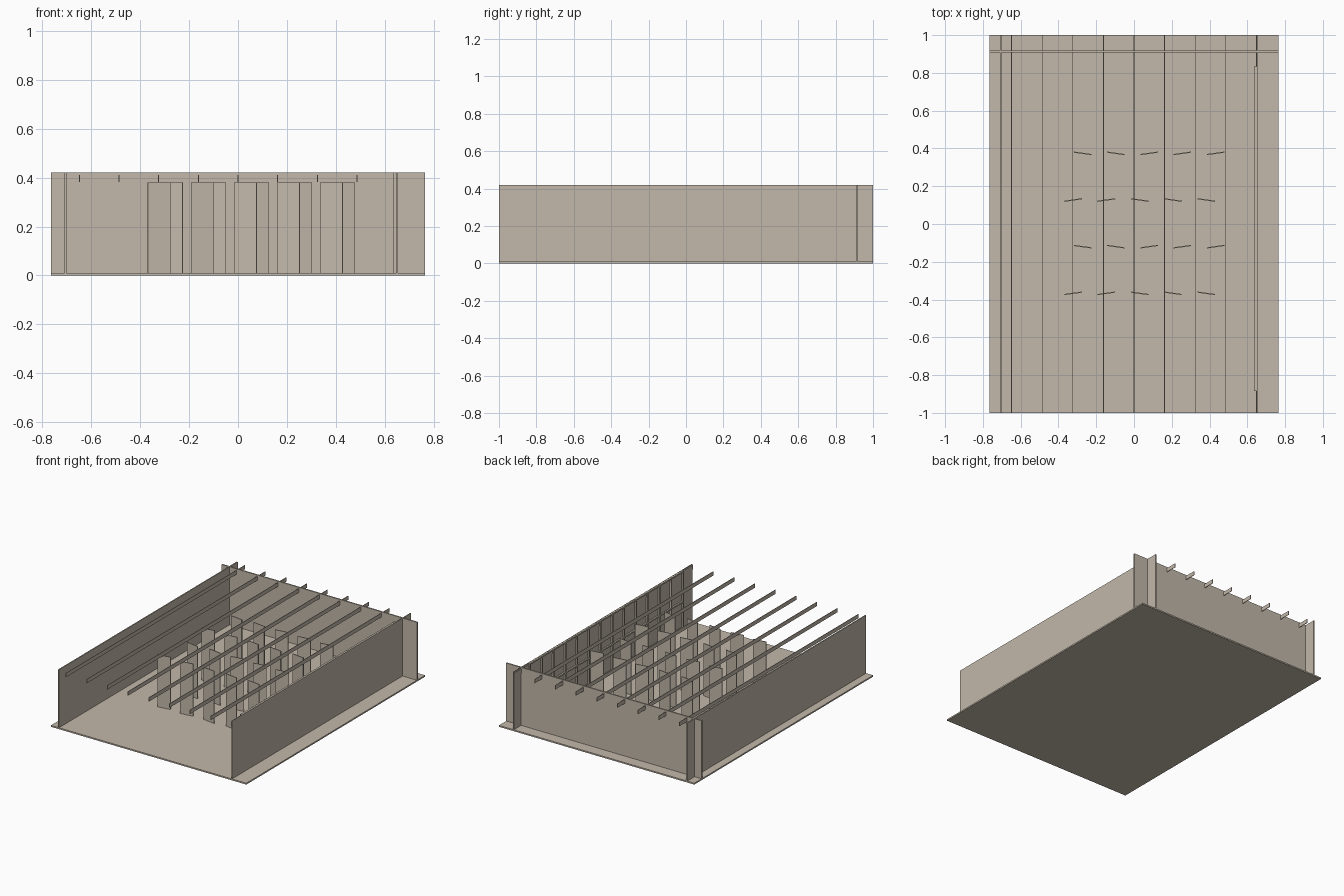
import bpy
import math

cube = bpy.data.objects.get("Cube")
if cube:
    bpy.data.objects.remove(cube, do_unlink=True)

# Single warm grey material
mat = bpy.data.materials.new("warm_beige")
mat.use_nodes = True
colour = (0.54, 0.48, 0.40, 1)
mat.diffuse_color = colour
bsdf = mat.node_tree.nodes["Principled BSDF"]
bsdf.inputs["Base Color"].default_value = colour
bsdf.inputs["Roughness"].default_value = 0.8


def box(name, xs, ys, zs, turn=0):
    """Box from its extents, optionally turned about its own vertical axis."""
    spans = (xs, ys, zs)
    bpy.ops.mesh.primitive_cube_add(size=1, location=[(a + b) / 2 for a, b in spans])
    ob = bpy.context.object
    ob.name = name
    ob.scale = [b - a for a, b in spans]
    ob.rotation_euler.z = math.radians(turn)
    ob.data.materials.append(mat)
    return ob


FLOOR, TOP = 0.01, 0.42

# Floor slab and the three enclosing walls
box("floor_slab", (-0.765, 0.765), (-1, 1), (0, FLOOR))
box("right_wall", (-0.71, -0.702), (-1, 1), (FLOOR, TOP))
box("left_wall", (0.648, 0.653), (-1, 1), (FLOOR, TOP))
box("back_wall", (-0.765, 0.765), (0.908, 0.918), (FLOOR, TOP))

# Roof beams running front to back
for i in range(9):
    x = (i - 4) * 0.162
    box(f"roof_beam_{i + 1}", (x - 0.002, x + 0.002), (-1, 1), (0.383, 0.411))

# Lattice on the inside of the left wall
FRONT, BACK, POSTS = -0.885, 0.835, 14
for i in range(POSTS):
    y = FRONT + 0.005 + i * (BACK - FRONT - 0.01) / (POSTS - 1)
    box(f"lattice_post_{i + 1}", (0.636, 0.649), (y - 0.005, y + 0.005), (FLOOR, TOP))
for name, z in (("bottom", 0.016), ("middle", 0.2), ("top", 0.414)):
    box(f"lattice_{name}_rail", (0.637, 0.649), (FRONT, BACK), (z - 0.005, z + 0.005))

# Staggered rows of upright panels, each turned slightly
for row in range(4):
    y = -0.367 + row * 0.247
    shift = 0.05 * (row % 2)
    for col in range(5):
        x = -0.322 + col * 0.176 + shift
        turn = 8 if (col < 2) == (row % 2 == 0) else -8
        box(f"upright_panel_{row + 1}_{col + 1}", (x - 0.047, x + 0.047),
            (y - 0.003, y + 0.003), (FLOOR, 0.38), turn)
